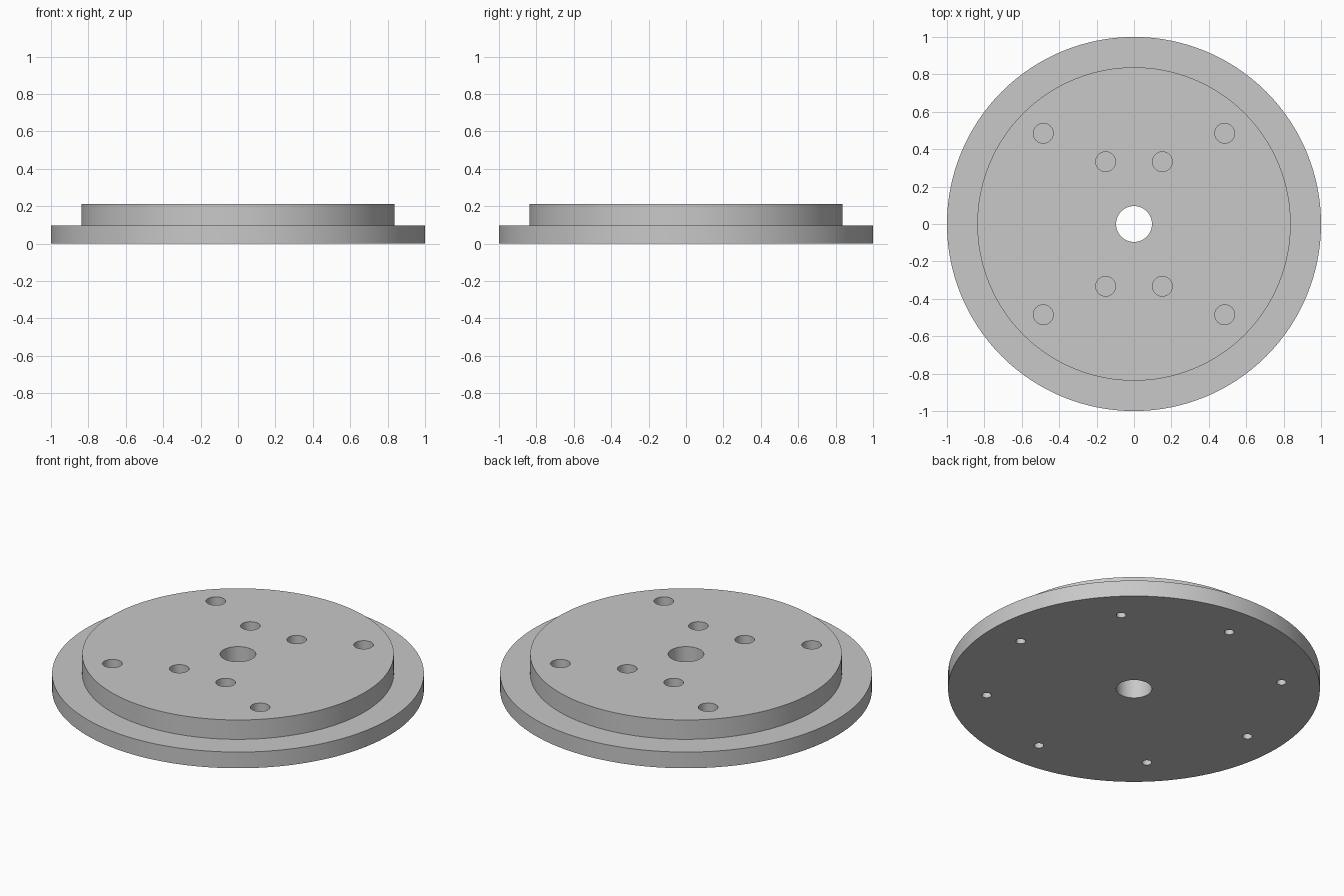
import bpy, bmesh, math
from mathutils import Matrix, Vector

cube = bpy.data.objects.get("Cube")
if cube:
    bpy.data.objects.remove(cube, do_unlink=True)

FLANGE_R, HUB_R, BORE_R = 1.0, 0.838, 0.096
FLANGE_Z, TOP_Z = 0.096, 0.211

steel = bpy.data.materials.new("grey metal")
steel.use_nodes = True
grey = (0.58, 0.58, 0.58, 1)
steel.diffuse_color = grey
steel.node_tree.nodes["Principled BSDF"].inputs["Base Color"].default_value = grey


def make_object(name, bm):
    bmesh.ops.recalc_face_normals(bm, faces=bm.faces)
    mesh = bpy.data.meshes.new(name)
    bm.to_mesh(mesh)
    bm.free()
    mesh.materials.append(steel)
    obj = bpy.data.objects.new(name, mesh)
    bpy.context.collection.objects.link(obj)
    return obj


def add_drill(bm, x, y, radius, low, high):
    bmesh.ops.create_cone(bm, cap_ends=True, segments=32, radius1=radius, radius2=radius,
                          depth=high - low,
                          matrix=Matrix.Translation((x, y, (low + high) / 2)))


# Stepped disc with central bore, turned from a closed profile
bm = bmesh.new()
profile = [(BORE_R, 0), (FLANGE_R, 0), (FLANGE_R, FLANGE_Z),
           (HUB_R, FLANGE_Z), (HUB_R, TOP_Z), (BORE_R, TOP_Z)]
verts = [bm.verts.new((r, 0, z)) for r, z in profile]
edges = [bm.edges.new((v, verts[(i + 1) % len(verts)])) for i, v in enumerate(verts)]
bmesh.ops.spin(bm, geom=verts + edges, cent=(0, 0, 0), axis=(0, 0, 1),
               angle=math.tau, steps=128, use_merge=True)
bmesh.ops.remove_doubles(bm, verts=bm.verts, dist=0.0001)
plate = make_object("stepped_plate", bm)

# Drills: blind holes in the hub top and a ring of small ones underneath
bm = bmesh.new()
for sx in (-1, 1):
    for sy in (-1, 1):
        for x, y in ((0.485, 0.485), (0.152, 0.333)):
            add_drill(bm, sx * x, sy * y, 0.053, FLANGE_Z, TOP_Z + 0.1)
for i in range(8):
    a = math.tau * i / 8
    add_drill(bm, 0.796 * math.cos(a), 0.796 * math.sin(a), 0.026, -0.1, FLANGE_Z)
drills = make_object("hole_drills", bm)
drills.hide_render = True

cut = plate.modifiers.new("holes", 'BOOLEAN')
cut.operation = 'DIFFERENCE'
cut.solver = 'EXACT'
cut.object = drills

# Apply the holes, then smooth the round walls
bpy.ops.object.select_all(action='DESELECT')
bpy.context.view_layer.objects.active = plate
plate.select_set(True)
bpy.ops.object.modifier_apply(modifier=cut.name)
bpy.data.objects.remove(drills, do_unlink=True)
bpy.ops.object.shade_smooth_by_angle(angle=math.radians(30))
